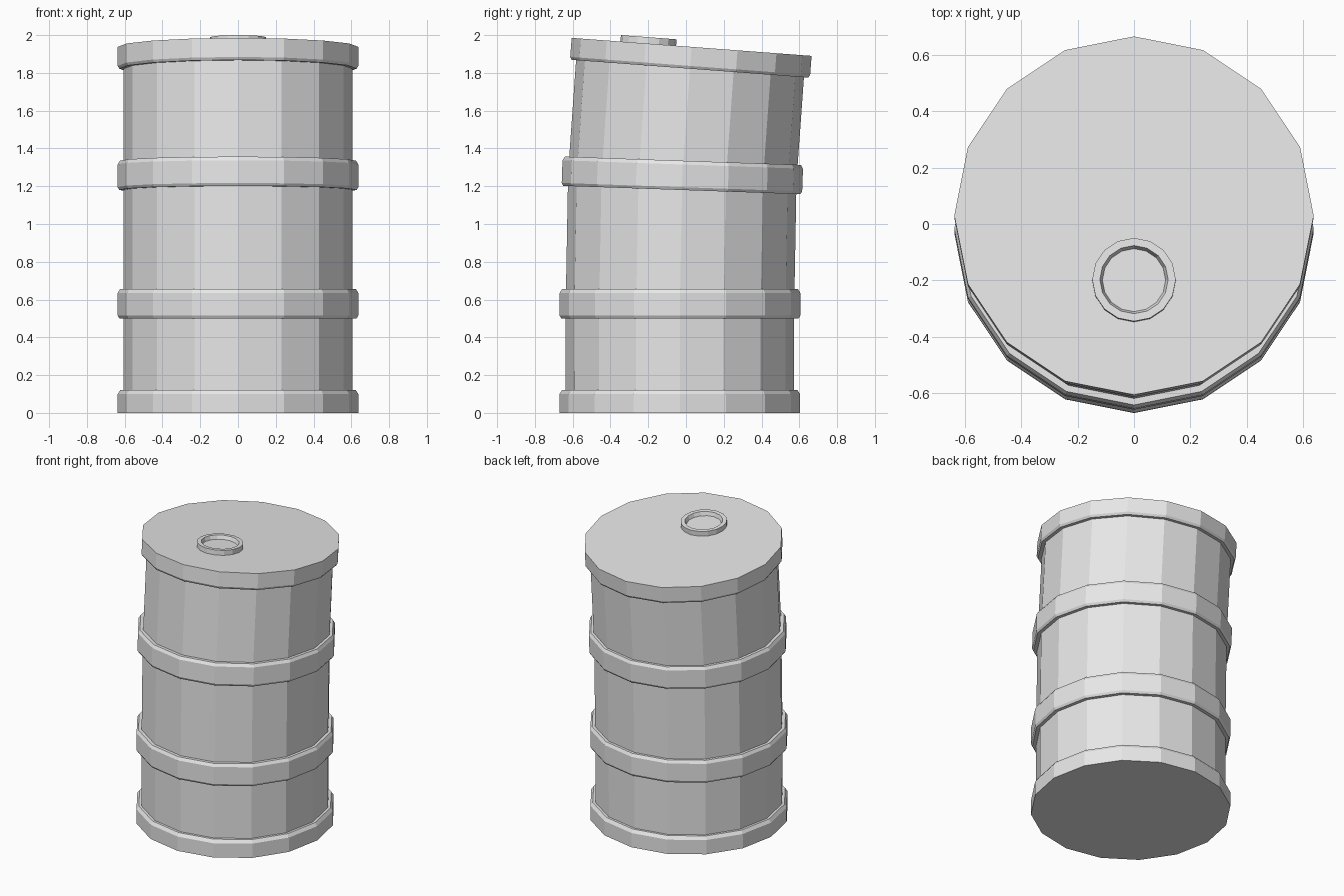
import bpy
import bmesh
import math
from mathutils import Matrix, Vector

SIDES = 16

cube = bpy.data.objects.get("Cube")
if cube:
    bpy.data.objects.remove(cube, do_unlink=True)

# Single plain metal colour
metal = bpy.data.materials.new("plain_grey_metal")
metal.use_nodes = True
grey = (0.8, 0.8, 0.8, 1)
metal.diffuse_color = grey
metal.node_tree.nodes["Principled BSDF"].inputs["Base Color"].default_value = grey


def frame(y, z, slope):
    """Cross-section placement on the bent axis, leaning towards the back."""
    return Matrix.Translation((0, y, z)) @ Matrix.Rotation(-math.atan(slope), 4, "X")


def loft(name, rings, cap_start=False, cap_end=False):
    """Skin a list of (placement, radius, local height) rings."""
    bm = bmesh.new()
    loops = []
    for place, radius, height in rings:
        loop = []
        for i in range(SIDES):
            a = math.tau * i / SIDES
            point = Vector((radius * math.sin(a), radius * math.cos(a), height))
            loop.append(bm.verts.new(place @ point))
        loops.append(loop)
    for low, high in zip(loops, loops[1:]):
        for i in range(SIDES):
            j = (i + 1) % SIDES
            bm.faces.new((low[j], low[i], high[i], high[j]))
    if cap_start:
        bm.faces.new(loops[0])
    if cap_end:
        bm.faces.new(reversed(loops[-1]))
    mesh = bpy.data.meshes.new(name)
    bm.to_mesh(mesh)
    bm.free()
    mesh.materials.append(metal)
    obj = bpy.data.objects.new(name, mesh)
    bpy.context.collection.objects.link(obj)
    return obj


def lathe(name, place, profile, **caps):
    return loft(name, [(place, r, h) for r, h in profile], **caps)


BODY = 0.605
RIM = 0.637
INNER = 0.595

base_place = frame(-0.033, 0, 0)
lower_place = frame(-0.032, 0.5, 0)
upper_place = frame(-0.022, 1.18, 0.035)
lid_place = frame(0.021, 1.822, 0.075)

# Bent drum wall
loft("drum_wall", [
    (base_place, BODY, 0.05),
    (lower_place, BODY, 0.07),
    (upper_place, BODY, 0.07),
    (lid_place, BODY, 0.05),
])

# Bottom rim with its closed base
lathe("bottom_rim", base_place,
      [(RIM, 0), (RIM, 0.1), (0.622, 0.122), (INNER, 0.122)], cap_start=True)

# Reinforcing hoops
hoop = [(INNER, 0), (0.628, 0), (RIM, 0.015), (RIM, 0.135), (0.625, 0.155), (INNER, 0.155)]
for name, place in (("lower_hoop", lower_place), ("upper_hoop", upper_place)):
    lathe(name, place, hoop)

# Lid
LID_TOP = 0.116
lathe("lid", lid_place,
      [(INNER, 0), (0.628, 0), (RIM, 0.015), (RIM, LID_TOP)], cap_end=True)

# Raised filler ring with a shallow recess
filler_place = lid_place @ Matrix.Translation((0, -0.23, LID_TOP))
lathe("filler_ring", filler_place,
      [(0.148, -0.005), (0.148, 0.034), (0.121, 0.034), (0.112, 0.008)], cap_end=True)
